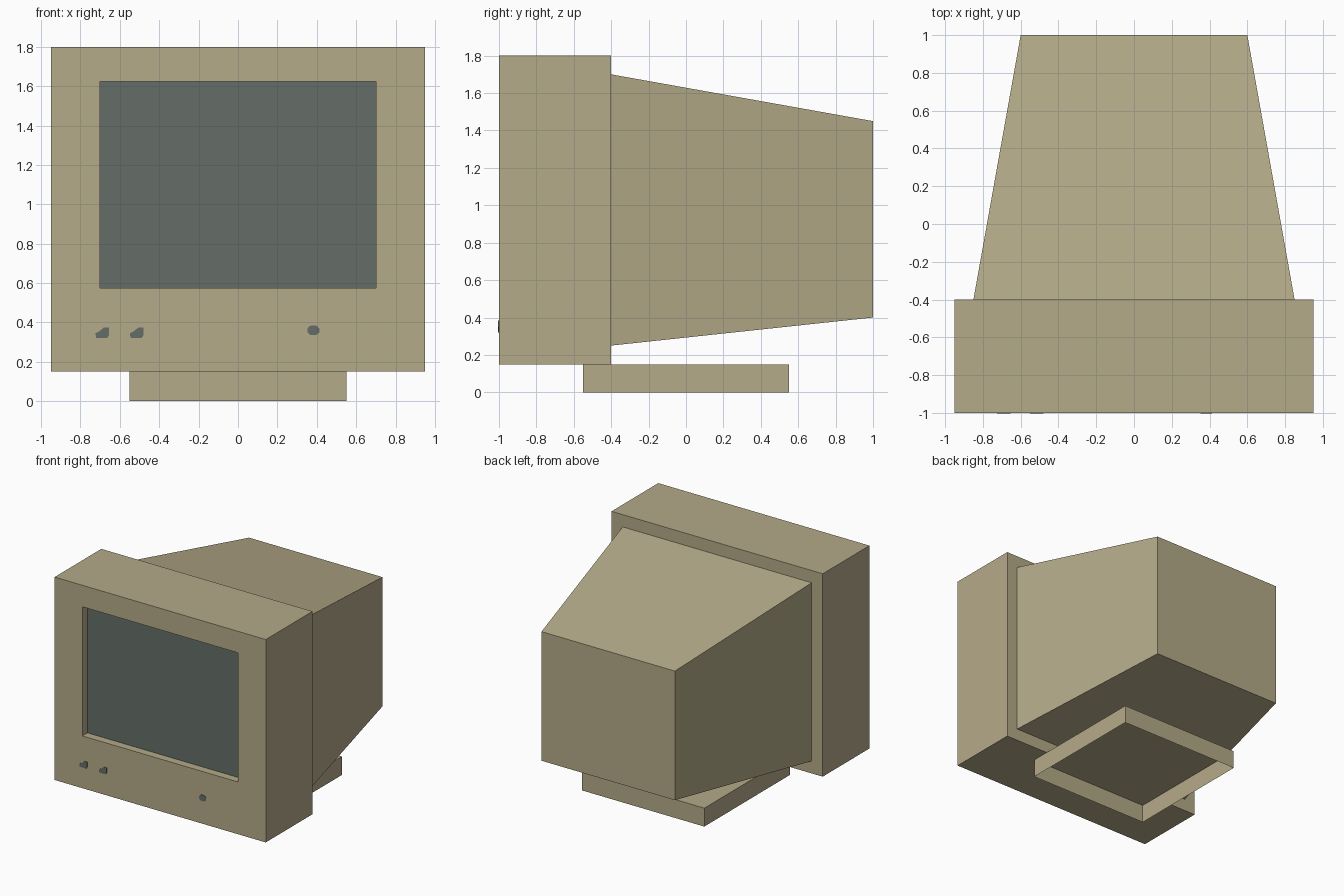
import bpy
import bmesh

cube = bpy.data.objects.get("Cube")
if cube:
    bpy.data.objects.remove(cube, do_unlink=True)


def material(name, rgb):
    mat = bpy.data.materials.new(name)
    mat.use_nodes = True
    mat.diffuse_color = (*rgb, 1)
    mat.node_tree.nodes["Principled BSDF"].inputs["Base Color"].default_value = (*rgb, 1)
    return mat


tan = material("tan plastic", (0.46, 0.405, 0.25))
dark = material("dark grey green", (0.13, 0.155, 0.135))


def finish(bm, name, mat):
    mesh = bpy.data.meshes.new(name)
    bm.to_mesh(mesh)
    bm.free()
    mesh.materials.append(mat)
    obj = bpy.data.objects.new(name, mesh)
    bpy.context.collection.objects.link(obj)
    return obj


def loft(name, mat, rings, cap_start=True, cap_end=True, open_bottom=False):
    """Join rectangles (half width, y, low z, high z) standing across the y axis."""
    bm = bmesh.new()
    loops = [[bm.verts.new(p) for p in ((-w, y, lo), (w, y, lo), (w, y, hi), (-w, y, hi))]
             for w, y, lo, hi in rings]
    for a, b in zip(loops, loops[1:]):
        for i in range(4):
            if open_bottom and i == 0:
                continue
            j = (i + 1) % 4
            bm.faces.new((a[i], a[j], b[j], b[i]))
    if cap_start:
        bm.faces.new(loops[0][::-1] if len(loops) > 1 else loops[0])
    if cap_end and len(loops) > 1:
        bm.faces.new(loops[-1])
    if len(loops) > 1:
        # rings running from back to front need their faces turned outward
        if rings[0][1] > rings[1][1]:
            bmesh.ops.reverse_faces(bm, faces=bm.faces[:])
    return finish(bm, name, mat)


def plate(name, mat, x, z, outline, y=-1.0, depth=0.004):
    """Thin plate on the front face, outlined anticlockwise from the front."""
    bm = bmesh.new()
    face = bm.faces.new([bm.verts.new((x + u, y, z + v)) for u, v in outline])
    moved = bmesh.ops.extrude_face_region(bm, geom=[face])["geom"]
    bmesh.ops.translate(bm, vec=(0, -depth, 0),
                        verts=[g for g in moved if isinstance(g, bmesh.types.BMVert)])
    bmesh.ops.recalc_face_normals(bm, faces=bm.faces[:])
    return finish(bm, name, mat)


# Front housing with a recessed screen opening
opening = (0.575, 1.625)
loft("front_housing", tan, [(0.95, -0.4, 0.15, 1.8), (0.95, -1, 0.15, 1.8),
                            (0.7, -1, *opening), (0.7, -0.935, *opening)], cap_end=False)

# Screen closing the recess
loft("screen", dark, [(0.7, -0.935, *opening)])

# Tapered rear housing
loft("rear_housing", tan, [(0.85, -0.4, 0.25, 1.7), (0.6, 1, 0.4, 1.45)], cap_start=False)

# Hollow stand, open underneath
loft("stand", tan, [(0.55, -0.55, 0, 0.15), (0.55, 0.55, 0, 0.15)], open_bottom=True)

# Control knobs and indicator light
knob = [(-0.035, 0), (-0.03, -0.025), (0.025, -0.025), (0.035, -0.01),
        (0.035, 0.03), (0.01, 0.03), (-0.015, 0.01)]
for label, x in (("right", -0.69), ("left", -0.515)):
    plate(f"control_knob_{label}", dark, x, 0.345, knob)
light = [(-0.03, -0.01), (-0.015, -0.024), (0.015, -0.024), (0.03, -0.01),
         (0.03, 0.01), (0.015, 0.024), (-0.015, 0.024), (-0.03, 0.01)]
plate("indicator_light", dark, 0.383, 0.36, light)
